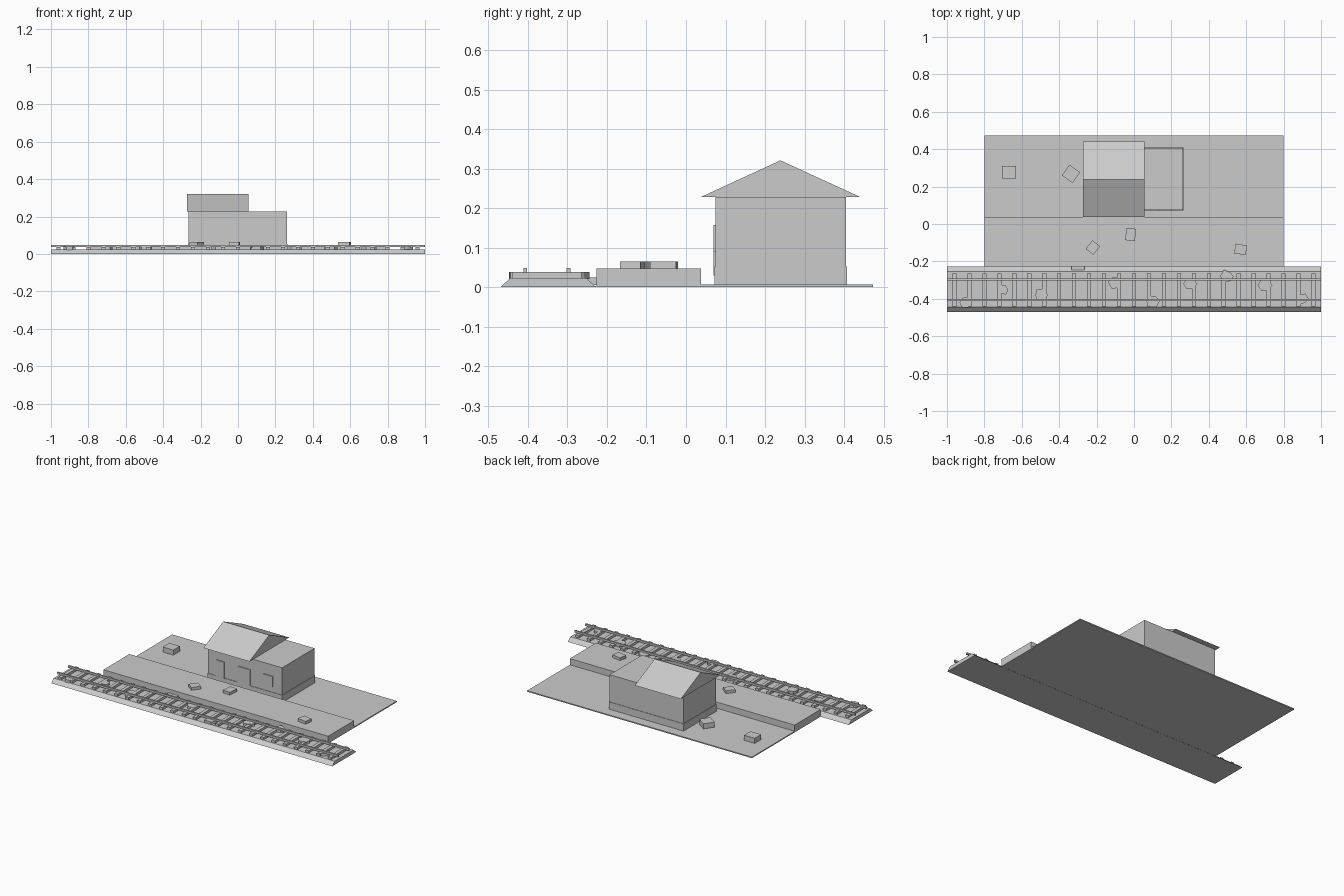
import bpy, bmesh, math, random
from mathutils import Matrix

random.seed(4)
default_cube = bpy.data.objects.get("Cube")
if default_cube:
    bpy.data.objects.remove(default_cube, do_unlink=True)

# One plain grey for everything
GREY = (0.6, 0.6, 0.6, 1)
grey = bpy.data.materials.new("plain grey")
grey.use_nodes = True
grey.diffuse_color = GREY
grey.node_tree.nodes["Principled BSDF"].inputs["Base Color"].default_value = GREY


def finish(name, bm):
    bmesh.ops.recalc_face_normals(bm, faces=bm.faces)
    mesh = bpy.data.meshes.new(name)
    bm.to_mesh(mesh)
    bm.free()
    mesh.materials.append(grey)
    obj = bpy.data.objects.new(name, mesh)
    bpy.context.collection.objects.link(obj)
    return obj


def add_box(bm, x, y, z, turn=0):
    """Add a box spanning the ranges x, y, z, turned about its own centre."""
    centre = [(a + b) / 2 for a, b in (x, y, z)]
    size = [b - a for a, b in (x, y, z)]
    matrix = (Matrix.Translation(centre) @ Matrix.Rotation(math.radians(turn), 4, "Z")
              @ Matrix.Diagonal((*size, 1)))
    bmesh.ops.create_cube(bm, size=1, matrix=matrix)


def box(name, x, y, z, turn=0):
    bm = bmesh.new()
    add_box(bm, x, y, z, turn)
    return finish(name, bm)


def extrude(bm, points, offset):
    face = bm.faces.new([bm.verts.new(p) for p in points])
    result = bmesh.ops.extrude_face_region(bm, geom=[face])
    verts = [v for v in result["geom"] if isinstance(v, bmesh.types.BMVert)]
    bmesh.ops.translate(bm, verts=verts, vec=offset)


def prism(name, x, profile):
    """Extrude a (y, z) profile along x."""
    bm = bmesh.new()
    extrude(bm, [(x[0], y, z) for y, z in profile], (x[1] - x[0], 0, 0))
    return finish(name, bm)


# Ground and platform
box("ground", (-0.8, 0.8), (0.035, 0.473), (0, 0.007))
box("platform", (-0.8, 0.8), (-0.226, 0.038), (0, 0.047))

# Station building
box("building_walls", (-0.265, 0.261), (0.075, 0.405), (0.005, 0.228))
box("building_plinth", (-0.268, 0.264), (0.072, 0.408), (0.005, 0.053))
prism("gable_roof", (-0.272, 0.055), [(0.037, 0.228), (0.442, 0.228), (0.239, 0.321)])
for name, x, bottom in (("left_door", (-0.204, -0.147), 0.05),
                        ("main_door", (-0.049, 0.036), 0.03),
                        ("front_window", (0.127, 0.198), 0.09)):
    box(name, x, (0.069, 0.0755), (bottom, 0.157))

# Track bed, sleepers and rails
prism("track_bed", (-1, 1), [(-0.47, 0), (-0.227, 0), (-0.253, 0.023), (-0.445, 0.023)])
bm = bmesh.new()
for i in range(25):
    x = -0.96 + 0.08 * i
    add_box(bm, (x - 0.011, x + 0.011), (-0.441, -0.265), (0.02, 0.038))
finish("sleepers", bm)
for name, y in (("front_rail", -0.407), ("back_rail", -0.297)):
    box(name, (-1, 1), (y - 0.005, y + 0.005), (0.036, 0.049))

# Flat irregular stones scattered along the track
bm = bmesh.new()
for x, y in ((-0.7, -0.35), (-0.5, -0.38), (-0.1, -0.31), (0.1, -0.41), (0.3, -0.32),
             (0.5, -0.28), (0.7, -0.33), (0.9, -0.4), (-0.9, -0.42)):
    points = []
    for k in range(6):
        angle = math.tau * k / 6
        radius = random.uniform(0.024, 0.042)
        points.append((x + radius * math.cos(angle),
                       max(-0.455, y + radius * math.sin(angle)), 0.021))
    extrude(bm, points, (0, 0, 0.018))
finish("track_stones", bm)
box("edge_stone", (-0.335, -0.265), (-0.247, -0.227), (0.005, 0.024))

# Loose crates on the ground and platform: x, y, width, depth, turn, top
crates = ((-0.668, 0.276, 0.075, 0.066, 0, 0.04), (-0.337, 0.268, 0.07, 0.07, -35, 0.04),
          (-0.22, -0.126, 0.052, 0.058, -38, 0.065), (-0.018, -0.056, 0.052, 0.066, -6, 0.065),
          (0.57, -0.136, 0.062, 0.052, -10, 0.065))
for i, (x, y, w, d, turn, top) in enumerate(crates):
    box(f"crate_{i + 1}", (x - w / 2, x + w / 2), (y - d / 2, y + d / 2),
        (top - 0.035, top), turn)
